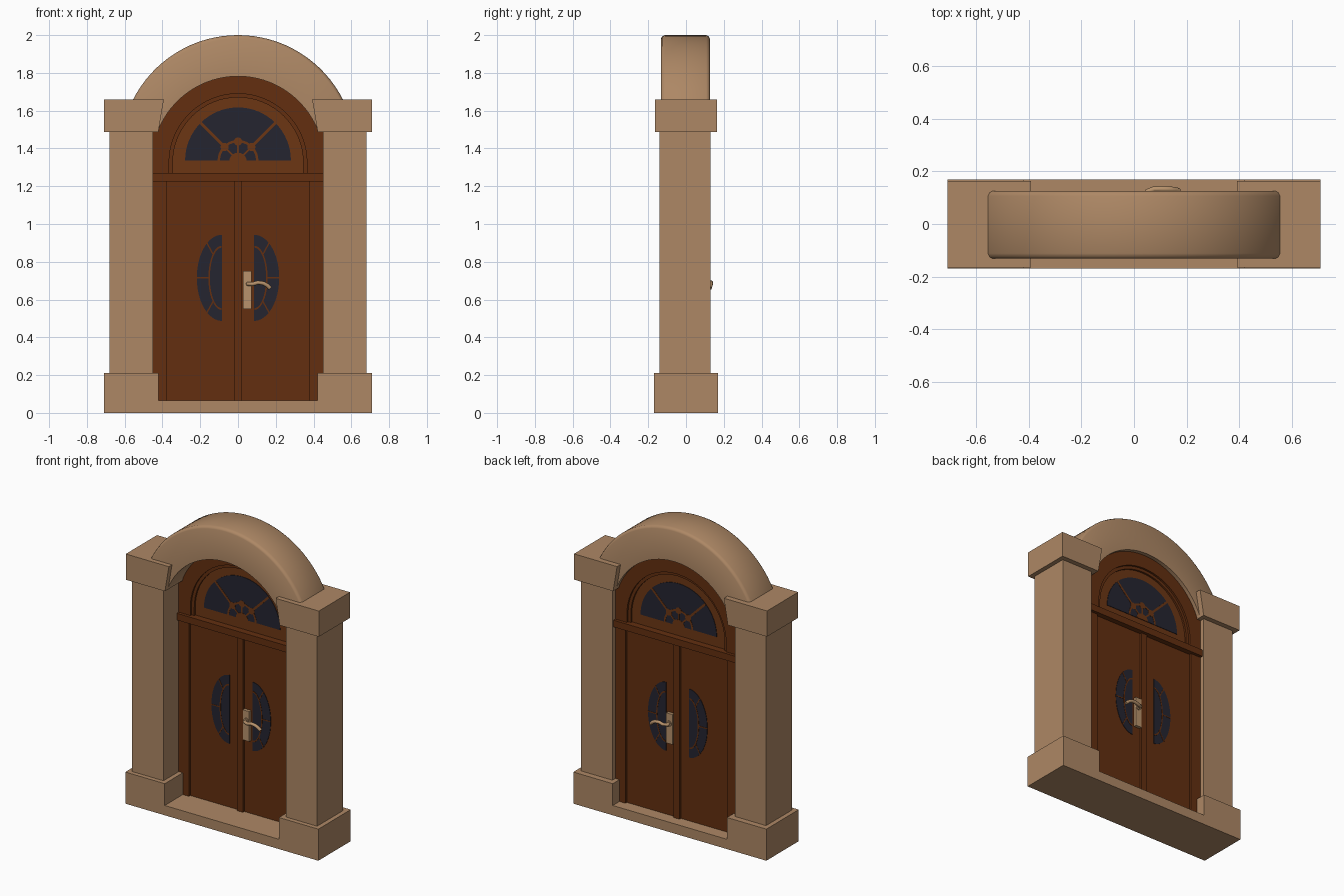
import bpy, bmesh, math
from math import sin, cos, pi

if "Cube" in bpy.data.objects:
    bpy.data.objects.remove(bpy.data.objects["Cube"])


def material(name, rgb):
    m = bpy.data.materials.new(name)
    m.diffuse_color = (*rgb, 1)
    m.use_nodes = True
    m.node_tree.nodes["Principled BSDF"].inputs["Base Color"].default_value = m.diffuse_color
    return m


STONE = material("sandstone", (0.42, 0.245, 0.13))
WOOD = material("dark_wood", (0.125, 0.028, 0.005))
FAN_WOOD = material("fanlight_wood", (0.15, 0.037, 0.007))
GLASS = material("dark_glass", (0.018, 0.018, 0.03))
BRASS = material("handle_brass", (0.48, 0.29, 0.15))
MID = 0.06            # y of the middle of the door leaf
FAN = 1.325           # z of the fanlight centre


def finish(name, bm, mat):
    bmesh.ops.recalc_face_normals(bm, faces=bm.faces)
    me = bpy.data.meshes.new(name)
    bm.to_mesh(me)
    bm.free()
    me.materials.append(mat)
    ob = bpy.data.objects.new(name, me)
    bpy.context.collection.objects.link(ob)
    return ob


def prism(name, pts, y0, y1, mat):
    """Extrude an x-z outline from y0 to y1."""
    bm = bmesh.new()
    f = bm.faces.new([bm.verts.new((x, y0, z)) for x, z in pts])
    ext = bmesh.ops.extrude_face_region(bm, geom=[f], use_keep_orig=True)
    bmesh.ops.translate(bm, vec=(0, y1 - y0, 0),
                        verts=[v for v in ext["geom"] if isinstance(v, bmesh.types.BMVert)])
    return finish(name, bm, mat)


def rect(x0, x1, z0, z1):
    return [(x0, z0), (x1, z0), (x1, z1), (x0, z1)]


def mirror(pts):
    return [(-x, z) for x, z in pts]


def arc(cx, cz, rx, rz, a0, a1, n=32):
    return [(cx + rx * cos(a0 + (a1 - a0) * i / n), cz + rz * sin(a0 + (a1 - a0) * i / n))
            for i in range(n + 1)]


def bar(p, q, w):
    """Outline of a straight strip of width w from p to q."""
    dx, dz = q[0] - p[0], q[1] - p[1]
    k = w / 2 / math.hypot(dx, dz)
    nx, nz = -dz * k, dx * k
    return [(p[0] + nx, p[1] + nz), (q[0] + nx, q[1] + nz),
            (q[0] - nx, q[1] - nz), (p[0] - nx, p[1] - nz)]


def both_faces(name, pts, surface, y_out, mat):
    """Same thin plate on the front and the back of the door."""
    prism("front_" + name, pts, y_out, surface, mat)
    prism("back_" + name, pts, 2 * MID - y_out, 2 * MID - surface, mat)


def stilted(r):
    """Semicircle on short straight legs, starting at the transom."""
    return [(r, 1.26)] + arc(0, FAN, r, r, 0, pi) + [(-r, 1.26)]


# Stone base with the sill between its two blocks
prism("stone_base", [(-.71, 0), (.71, 0), (.71, .21), (.42, .21), (.42, .065),
                     (-.42, .065), (-.42, .21), (-.71, .21)], -.17, .17, STONE)

# Pillars and wedge-sided capitals
for side, s in (("right", 1), ("left", -1)):
    fit = mirror if s < 0 else list
    prism(side + "_pillar", fit(rect(.45, .68, .205, 1.495)), -.14, .13, STONE)
    prism(side + "_capital", fit([(.422, 1.487), (.71, 1.487), (.71, 1.658), (.393, 1.658)]),
          -.165, .163, STONE)

# Stone arch, swept section with chamfered outer edges
RI, CI, RO, CO = .455, 1.327, .623, 1.377
ai, ao = math.asin((1.492 - CI) / RI), math.asin((1.492 - CO) / RO)
inner = arc(0, CI, RI, RI, ai, pi - ai, 40)
outer = arc(0, CO, RO, RO, ao, pi - ao, 40)
section = [(0, -.132), (.92, -.132), (.97, -.126), (1, -.112),
           (1, .107), (.97, .120), (.92, .126), (0, .126)]
bm = bmesh.new()
rings = [[bm.verts.new((p[0] + (q[0] - p[0]) * t, y, p[1] + (q[1] - p[1]) * t))
          for t, y in section] for p, q in zip(inner, outer)]
n = len(section)
for a, b in zip(rings, rings[1:]):
    for i in range(n):
        bm.faces.new((a[i], a[(i + 1) % n], b[(i + 1) % n], b[i]))
bm.faces.new(rings[0])
bm.faces.new(rings[-1])
arch = finish("stone_arch", bm, STONE)
bpy.context.view_layer.objects.active = arch
arch.select_set(True)
bpy.ops.object.shade_smooth_by_angle(angle=math.radians(50))
arch.select_set(False)

# Door leaves, jambs, centre strip and transom
for side, s in (("right", 1), ("left", -1)):
    fit = mirror if s < 0 else list
    prism(side + "_door_leaf", fit(rect(.015, .38, .06, 1.23)), .035, .085, WOOD)
    prism(side + "_jamb", fit(rect(.375, .455, .06, 1.23)), .02, .10, WOOD)
prism("centre_strip", rect(-.022, .022, .06, 1.23), .02, .10, WOOD)
prism("transom", rect(-.453, .453, 1.225, 1.27), .0, .12, WOOD)

# Tympanum around the fanlight, stepped back in two stages
a = math.acos(.455 / .48)
prism("tympanum", [(.455, 1.26)] + arc(0, CI, .48, .48, a, pi - a) + [(-.455, 1.26)]
      + stilted(.365)[::-1], .02, .10, WOOD)
prism("fanlight_step", stilted(.37) + stilted(.345)[::-1], .033, .087, WOOD)
prism("fanlight_panel", stilted(.35), .045, .075, FAN_WOOD)

# Fanlight glass with its tracery
GZ = 1.337
both_faces("fanlight_glass", arc(0, GZ, .28, .28, 0, pi), .046, .042, GLASS)
tracery = {
    "fan_hub": arc(0, GZ, .045, .04, 0, pi, 12),
    "fan_ring": arc(0, GZ, .108, .108, 0, pi, 20) + arc(0, GZ, .095, .095, pi, 0, 20),
}
for i, deg in enumerate((45, 90, 135)):
    c, s = cos(math.radians(deg)), sin(math.radians(deg))
    tracery["fan_knot_%d" % i] = arc(.1 * c, GZ + .1 * s, .022, .022, 0, 2 * pi * 11 / 12, 11)
    if deg != 90:
        tracery["fan_spoke_%d" % i] = bar((.1 * c, GZ + .1 * s), (.279 * c, GZ + .279 * s), .014)
    tracery["fan_stay_%d" % i] = bar((.03 * c, GZ + .03 * s), (.1 * c, GZ + .1 * s), .01)
for name, pts in tracery.items():
    both_faces(name, pts, .0425, .0405, FAN_WOOD)

# Half-oval door windows with thin glazing bars
for side, s in (("right", 1), ("left", -1)):
    fit = mirror if s < 0 else list
    window = {"oval_bar": arc(.087, .715, .07, .17, -pi / 2, pi / 2, 20)
              + arc(.087, .715, .062, .16, pi / 2, -pi / 2, 20),
              "middle_bar": bar((.149, .715), (.217, .715), .007),
              "upper_bar": bar((.132, .84), (.165, .9), .007),
              "lower_bar": bar((.132, .59), (.165, .53), .007)}
    both_faces(side + "_window_glass",
               fit(arc(.085, .715, .133, .228, -pi / 2, pi / 2)), .036, .032, GLASS)
    for name, pts in window.items():
        both_faces(side + "_" + name, fit(pts), .0325, .0305, WOOD)

# Handles on both faces: back plate and curved lever
both_faces("handle_plate", rect(.026, .072, .55, .75), .036, .015, BRASS)
for face, s in (("front", -1), ("back", 1)):
    cu = bpy.data.curves.new(face + "_handle_lever", "CURVE")
    cu.dimensions = "3D"
    cu.bevel_depth, cu.bevel_resolution, cu.use_fill_caps = .011, 2, True
    path = [(.052, .04, .683), (.052, .065, .683), (.078, .073, .682), (.105, .073, .690),
            (.135, .072, .686), (.155, .070, .675), (.170, .066, .660)]
    sp = cu.splines.new("POLY")
    sp.points.add(len(path) - 1)
    for p, (x, d, z) in zip(sp.points, path):
        p.co = (x, MID + s * d, z, 1)
    cu.materials.append(BRASS)
    ob = bpy.data.objects.new(face + "_handle_lever", cu)
    bpy.context.collection.objects.link(ob)
    both = arc(.052, .683, .019, .019, 0, 2 * pi * 15 / 16, 15)
    prism(face + "_handle_rose", both, MID + s * .04, MID + s * .052, BRASS)
